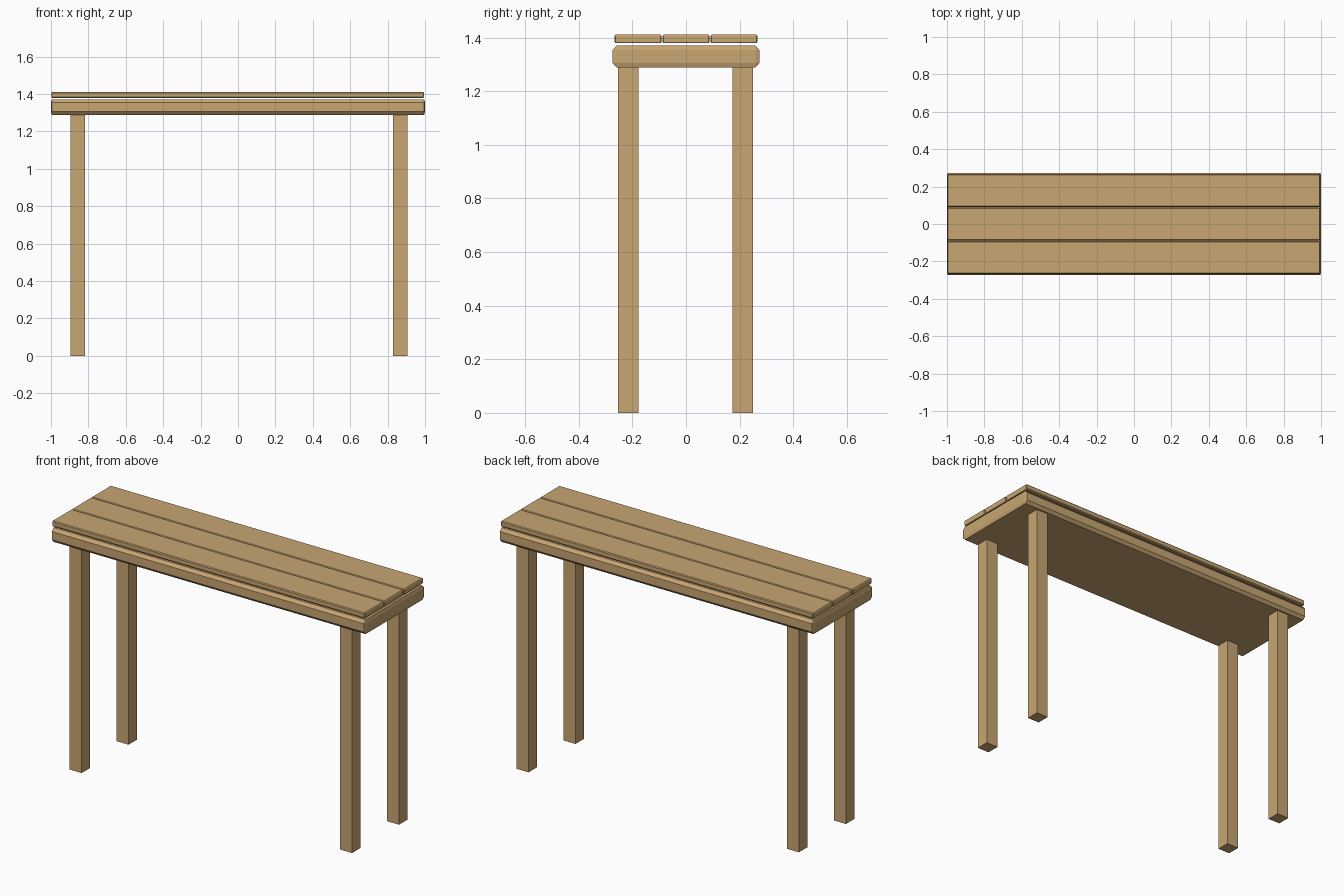
import bpy, bmesh
from itertools import product
from mathutils import Vector

if "Cube" in bpy.data.objects:
    bpy.data.objects.remove(bpy.data.objects["Cube"])

wood = bpy.data.materials.new("wood")
wood.diffuse_color = (0.58, 0.38, 0.17, 1)
wood.use_nodes = True
wood.node_tree.nodes["Principled BSDF"].inputs["Base Color"].default_value = wood.diffuse_color


def block(name, lo, hi, chamfer=None):
    """Box from corner lo to corner hi, with a separate chamfer per axis."""
    lo, hi = Vector(lo), Vector(hi)
    c, h = (lo + hi) / 2, (hi - lo) / 2
    bm = bmesh.new()
    for s in product((-1, 1), repeat=3):
        if chamfer is None:
            bm.verts.new([c[i] + s[i] * h[i] for i in range(3)])
            continue
        # each corner becomes three points, one on each main face
        for keep in range(3):
            bm.verts.new([c[i] + s[i] * (h[i] - (0 if i == keep else chamfer[i]))
                          for i in range(3)])
    bmesh.ops.convex_hull(bm, input=bm.verts[:])
    bmesh.ops.dissolve_limit(bm, angle_limit=0.01, verts=bm.verts[:], edges=bm.edges[:])
    bmesh.ops.recalc_face_normals(bm, faces=bm.faces[:])
    me = bpy.data.meshes.new(name)
    bm.to_mesh(me)
    bm.free()
    me.materials.append(wood)
    ob = bpy.data.objects.new(name, me)
    bpy.context.collection.objects.link(ob)
    return ob


# thick chamfered slab under the planks
block("table_base", (-1, -0.274, 1.288), (1, 0.274, 1.37), (0.005, 0.015, 0.017))

# three top planks, floating just above the slab
for i, y in enumerate((-0.179, 0.0, 0.179)):
    block(f"top_plank_{i + 1}", (-0.998, y - 0.088, 1.379), (0.994, y + 0.088, 1.411),
          (0.003, 0.004, 0.005))

# four square legs
for xn, x in (("left", -0.857), ("right", 0.867)):
    for yn, y in (("front", -0.216), ("back", 0.212)):
        block(f"{yn}_{xn}_leg", (x - 0.038, y - 0.038, 0), (x + 0.038, y + 0.038, 1.3))
